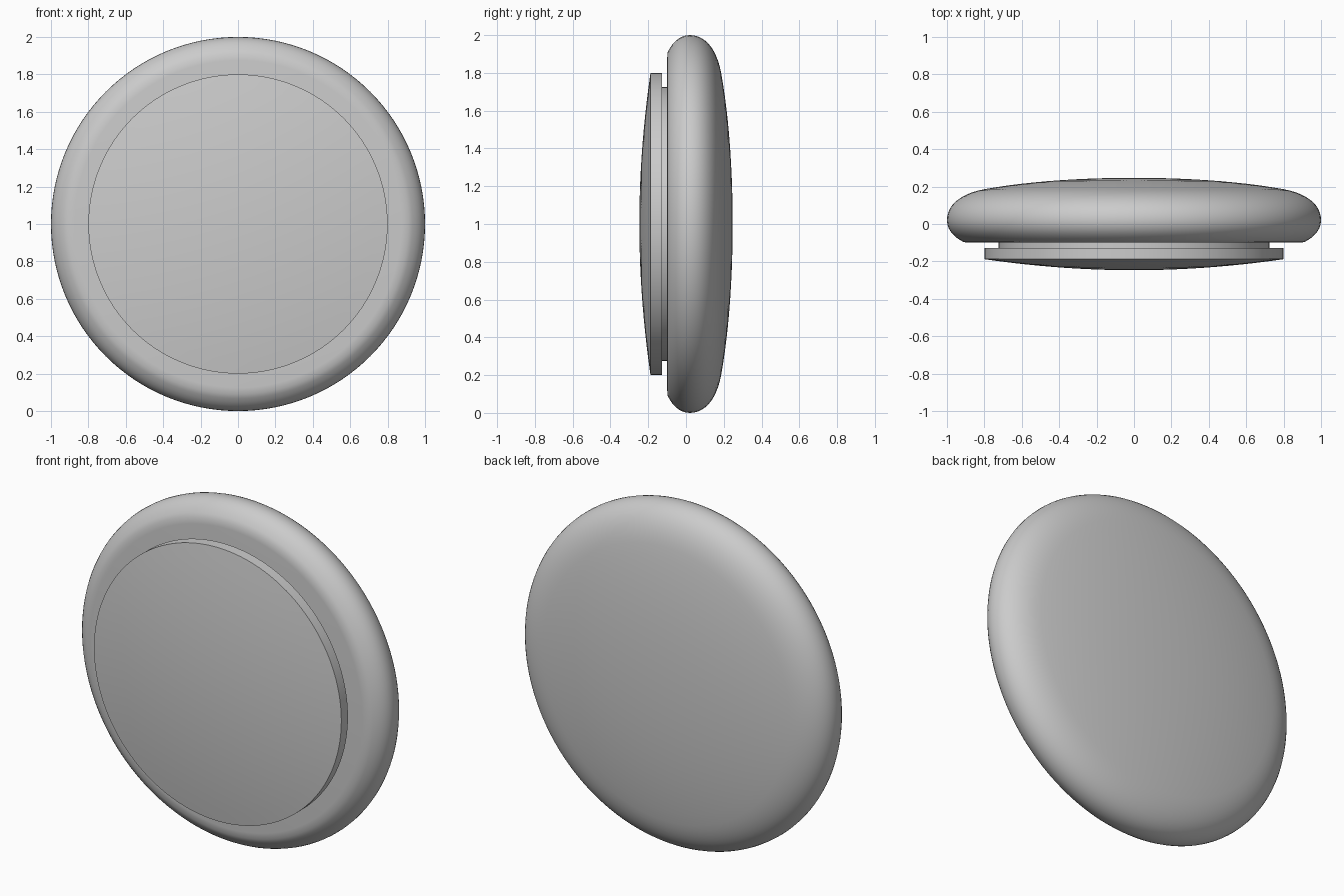
import bpy, bmesh, math
from mathutils import Vector
from mathutils.geometry import interpolate_bezier

if "Cube" in bpy.data.objects:
    bpy.data.objects.remove(bpy.data.objects["Cube"])

SEGMENTS = 128


def curve(a, b, c, d, n=12):
    """Points (radius, y) along one bezier span."""
    pts = interpolate_bezier(*[Vector((*p, 0)) for p in (a, b, c, d)], n)
    return [(p.x, p.y) for p in pts]


def lathe(name, profile):
    """Spin a (radius, y) profile about the y axis at height 1."""
    bm = bmesh.new()
    verts = [bm.verts.new((max(r, 0), y, 1)) for r, y in profile]
    edges = [bm.edges.new(pair) for pair in zip(verts, verts[1:])]
    bmesh.ops.spin(bm, geom=verts + edges, cent=(0, 0, 1), axis=(0, 1, 0),
                   angle=math.tau, steps=SEGMENTS, use_duplicate=False)
    bmesh.ops.remove_doubles(bm, verts=bm.verts, dist=1e-5)
    bmesh.ops.recalc_face_normals(bm, faces=bm.faces)
    mesh = bpy.data.meshes.new(name)
    bm.to_mesh(mesh)
    bm.free()
    obj = bpy.data.objects.new(name, mesh)
    bpy.context.collection.objects.link(obj)
    bpy.ops.object.select_all(action='DESELECT')
    obj.select_set(True)
    bpy.context.view_layer.objects.active = obj
    bpy.ops.object.shade_smooth_by_angle(angle=math.radians(30))
    return obj


# Rounded cushion body: domed back, full rim, flat front
back = curve((0, .247), (.3, .247), (.58, .226), (.8, .186))
rim = curve((.8, .186), (.93, .162), (1, .10), (1, .02))
lip = curve((1, .02), (1, -.03), (.965, -.07), (.91, -.097), 8)
lathe("body", back + rim[1:] + lip[1:] + [(.875, -.1), (0, -.1)])

# Narrow neck joining the body and the front plate
lathe("neck", [(0, -.09), (.725, -.09), (.725, -.135), (0, -.135)])

# Front plate with a shallow spherical dome
dome = curve((.8, -.188), (.54, -.226), (.27, -.247), (0, -.247))
lathe("front_plate", [(0, -.127), (.8, -.127)] + dome)
